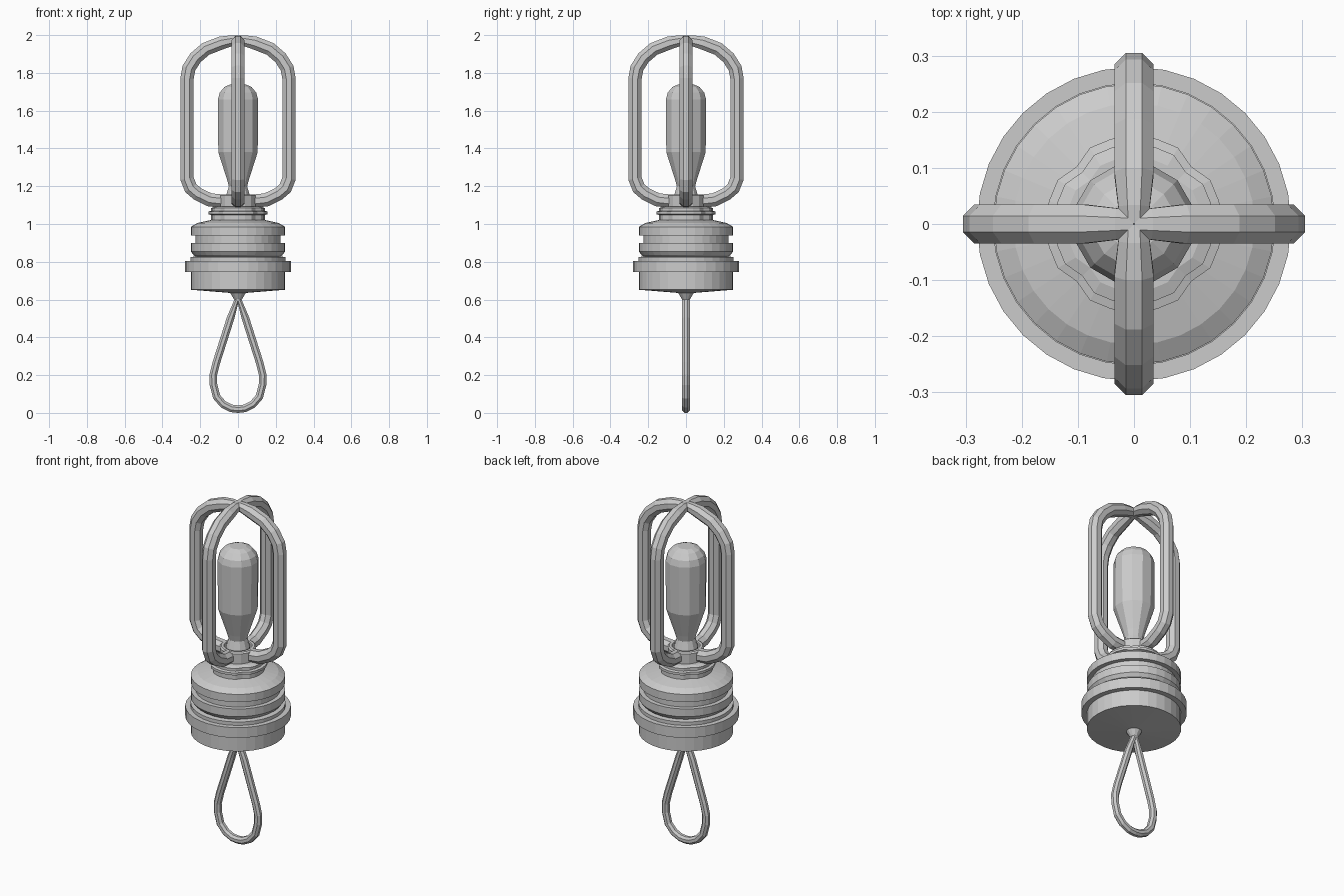
import bpy, math
from mathutils import Vector

if "Cube" in bpy.data.objects:
    bpy.data.objects.remove(bpy.data.objects["Cube"])


def make(name, verts, faces):
    me = bpy.data.meshes.new(name)
    me.from_pydata(verts, [], faces)
    me.validate()
    ob = bpy.data.objects.new(name, me)
    bpy.context.collection.objects.link(ob)
    return ob


def lathe(name, profile, n, offset=0.0, shape=lambda i: 1.0):
    """Revolve (radius, z) points, listed bottom to top, with capped ends."""
    verts, faces = [], []
    for r, z in profile:
        for i in range(n):
            a = 2 * math.pi * (i + offset) / n
            verts.append((r * shape(i) * math.cos(a), r * shape(i) * math.sin(a), z))
    for k in range(len(profile) - 1):
        for i in range(n):
            j = (i + 1) % n
            faces.append((k * n + i, k * n + j, (k + 1) * n + j, (k + 1) * n + i))
    faces.append(tuple(reversed(range(n))))
    faces.append(tuple(range(len(verts) - n, len(verts))))
    return make(name, verts, faces)


def tube(name, path, closed=False, n=8):
    """Sweep an n-gon along (x, z, radius) points with mitred corners."""
    verts, faces, m = [], [], len(path)
    pts = [Vector((x, 0, z)) for x, z, r in path]
    for k, p in enumerate(pts):
        before = pts[k - 1] if k or closed else None
        after = pts[(k + 1) % m] if k < m - 1 or closed else None
        d1 = (p - before).normalized() if before else (after - p).normalized()
        d2 = (after - p).normalized() if after else d1
        t = (d1 + d2).normalized()
        side = Vector((t.z, 0, -t.x)) / max(0.6, t.dot(d1))
        rad = path[k][2] / math.cos(math.pi / n)
        for i in range(n):
            a = 2 * math.pi * (i + 0.5) / n
            verts.append(p + rad * (math.cos(a) * side + math.sin(a) * Vector((0, 1, 0))))
    for k in range(m if closed else m - 1):
        for i in range(n):
            j, q = (i + 1) % n, (k + 1) % m
            faces.append((k * n + i, q * n + i, q * n + j, k * n + j))
    if not closed:
        faces += [tuple(range(n)), tuple(reversed(range((m - 1) * n, m * n)))]
    return make(name, verts, faces)


# Base: lower cup, flange and ribbed upper part
lathe("base_body", [
    (0.04, 0.635), (0.25, 0.652), (0.25, 0.745), (0.28, 0.745), (0.28, 0.805),
    (0.252, 0.805), (0.252, 0.825), (0.225, 0.828), (0.235, 0.835), (0.25, 0.855),
    (0.25, 0.9), (0.225, 0.9), (0.225, 0.94), (0.25, 0.94), (0.25, 0.985),
    (0.215, 1.005), (0.14, 1.022)], 32)

# Small cone where the hanging loop is attached
lathe("loop_mount", [(0.02, 0.6), (0.042, 0.636), (0.042, 0.65)], 12)

# Scalloped collar, notched on the four diagonals
lathe("scalloped_collar", [
    (0.142, 1.01), (0.142, 1.048), (0.157, 1.052), (0.157, 1.066),
    (0.142, 1.07), (0.142, 1.085), (0.12, 1.092)], 24,
    shape=lambda i: 0.92 if i % 6 == 3 else 1.0)

# Socket ring that holds the bulb and the cage arms
lathe("socket_ring", [
    (0.098, 1.08), (0.098, 1.15), (0.09, 1.157), (0.075, 1.157), (0.068, 1.12)], 16)

# Bulb with neck and domed top
lathe("bulb", [
    (0.068, 1.11), (0.064, 1.155), (0.05, 1.2), (0.06, 1.235), (0.108, 1.38),
    (0.11, 1.66), (0.1, 1.695), (0.075, 1.725), (0.045, 1.738)], 12, offset=0.5)

# Four cage arms, thinner where they meet at the top
R = 0.035
arm = [(0, 1.972, 0.024), (0.03, 1.971, 0.028), (0.09, 1.958, R), (0.17, 1.927, R), (0.225, 1.88, R),
       (0.26, 1.825, R), (0.27, 1.77, R), (0.27, 1.24, R), (0.25, 1.19, R),
       (0.215, 1.16, R), (0.15, 1.128, R), (0.075, 1.12, R)]
for k in range(4):
    tube(f"cage_arm_{k + 1}", arm).rotation_euler.z = k * math.pi / 2

# Teardrop hanging loop
half = [(0.04, 0.5), (0.075, 0.39), (0.115, 0.265), (0.131, 0.2), (0.13, 0.15),
        (0.113, 0.085), (0.078, 0.045), (0.035, 0.024)]
loop = [(0, 0.61)] + half + [(0, 0.02)] + [(-x, z) for x, z in reversed(half)]
tube("hanging_loop", [(x, z, 0.02) for x, z in loop], closed=True)
